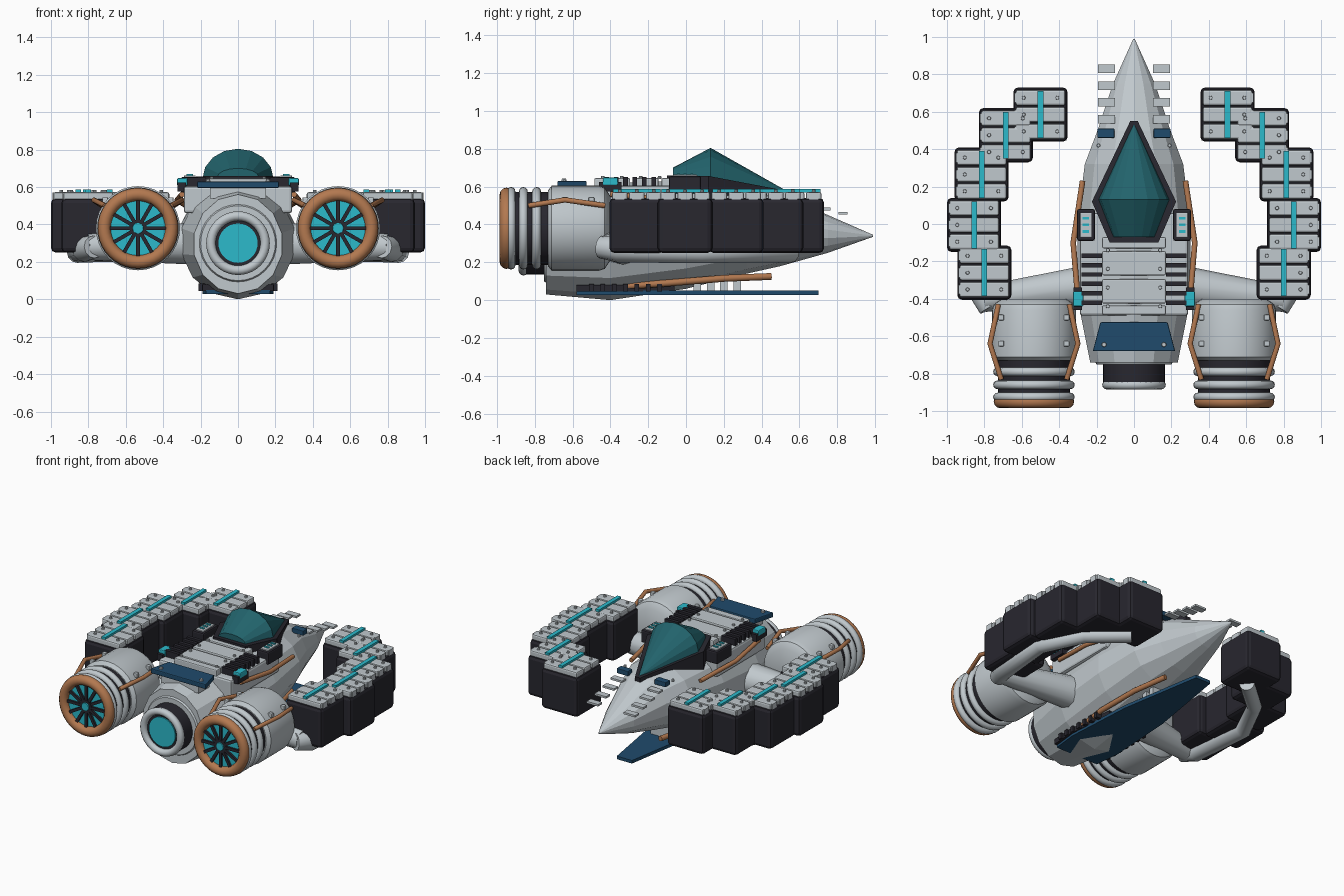
import bpy, bmesh
from math import sin, cos, pi, radians
from mathutils import Vector, Matrix

old = bpy.data.objects.get("Cube")
if old:
    bpy.data.objects.remove(old)


def material(name, rgb):
    m = bpy.data.materials.new(name)
    m.use_nodes = True
    m.diffuse_color = (*rgb, 1)
    m.node_tree.nodes["Principled BSDF"].inputs["Base Color"].default_value = (*rgb, 1)
    return m


LIGHT = material("pale grey hull", (.53, .58, .61))
DARK = material("near black", (.021, .02, .028))
CYAN = material("bright cyan", (.025, .49, .6))
COPPER = material("copper", (.45, .19, .08))
BLUE = material("navy blue", (.014, .07, .15))
TEAL = material("canopy teal", (.016, .125, .15))


def finish(name, bm, mat, smooth=False, bevel=0):
    bmesh.ops.recalc_face_normals(bm, faces=bm.faces)
    me = bpy.data.meshes.new(name)
    bm.to_mesh(me)
    bm.free()
    me.materials.append(mat)
    if smooth:
        me.shade_smooth()
        me.set_sharp_from_angle(angle=radians(35))
    ob = bpy.data.objects.new(name, me)
    bpy.context.collection.objects.link(ob)
    if bevel:
        mod = ob.modifiers.new("soft edges", 'BEVEL')
        mod.width, mod.segments = bevel, 2
    return ob


def box(name, center, size, mat, bevel=0, turn=0):
    bm = bmesh.new()
    bmesh.ops.create_cube(bm, size=1)
    bm.transform(Matrix.Translation(center) @ Matrix.Rotation(turn, 4, 'Y') @ Matrix.Diagonal((*size, 1)))
    return finish(name, bm, mat, bevel=bevel)


def loft(name, rings, mat, smooth=False, bevel=0):
    """Skin a stack of equal point rings and cap both ends."""
    bm = bmesh.new()
    rows = [[bm.verts.new(p) for p in r] for r in rings]
    n = len(rows[0])
    for a, b in zip(rows, rows[1:]):
        for i in range(n):
            j = (i + 1) % n
            bm.faces.new((a[i], a[j], b[j], b[i]))
    bm.faces.new(rows[0])
    bm.faces.new(rows[-1])
    return finish(name, bm, mat, smooth, bevel)


def lathe(name, x, z, profile, mat, n=32):
    """Turn (y, radius) pairs around an axis along y."""
    return loft(name, [[(x + r * cos(2 * pi * i / n), y, z + r * sin(2 * pi * i / n))
                        for i in range(n)] for y, r in profile], mat, True)


def tube(name, pts, radii, mat, n=12):
    pts = [Vector(p) for p in pts]
    rings = []
    for k, p in enumerate(pts):
        t = (pts[min(k + 1, len(pts) - 1)] - pts[max(k - 1, 0)]).normalized()
        side = t.cross(Vector((0, 0, 1))).normalized()
        up = side.cross(t)
        rings.append([p + radii[k] * (side * cos(2 * pi * i / n) + up * sin(2 * pi * i / n))
                      for i in range(n)])
    return loft(name, rings, mat, True)


def plate(name, outline, z0, z1, mat, bevel=0):
    """Extrude a half outline of (x, y), mirrored across x."""
    full = outline + [(-x, y) for x, y in reversed(outline)]
    return loft(name, [[(x, y, z) for x, y in full] for z in (z0, z1)], mat, bevel=bevel)


def torus(name, x, y, z, major, minor, mat):
    bpy.ops.mesh.primitive_torus_add(location=(x, y, z), rotation=(pi / 2, 0, 0), major_radius=major,
                                     minor_radius=minor, major_segments=40, minor_segments=12)
    ob = bpy.context.object
    ob.name = name
    ob.data.materials.append(mat)
    ob.data.shade_smooth()


def stud(x, y, z, r=.011):
    bm = bmesh.new()
    bmesh.ops.create_cone(bm, cap_ends=True, segments=10, radius1=r, radius2=r * .8, depth=.016,
                          matrix=Matrix.Translation((x, y, z)))
    finish("stud", bm, LIGHT, True)


# Faceted fuselage: y, half width, bottom, top
stations = [(-.74, .24, .03, .56), (-.4, .31, 0, .62), (0, .31, .06, .63), (.32, .27, .14, .61),
            (.5, .2, .18, .57), (.75, .115, .25, .45), (.99, .004, .335, .345)]
loft("fuselage", [[(w * cos(2 * pi * (i + .5) / 14), y, (a + b) / 2 + (b - a) / 2 * sin(2 * pi * (i + .5) / 14))
                   for i in range(14)] for y, w, a, b in stations], LIGHT)

# Canopy and its sill
canopy = []
for y, w, z, h in ((-.07, .11, .655, .045), (.13, .19, .645, .16), (.53, .004, .575, .004)):
    canopy.append([(w * cos(pi * i / 8), y, z + h * sin(pi * i / 8)) for i in range(9)])
loft("canopy", canopy, TEAL)
sill = [(.13, -.1), (.225, .12), (.02, .55)]
sill += [(-x, y) for x, y in reversed(sill)]
loft("canopy_sill", [[(x, y, .52) for x, y in sill],
                     [(x, y, .66 - max(0, y - .1) * .19) for x, y in sill]], DARK)

# Upper deck with panels and vents
plate("deck_base", [(.29, -.49), (.29, .06)], .46, .605, LIGHT, .015)
for y, d in ((-.1, .06), (-.21, .13), (-.36, .13), (-.46, .05)):
    box("deck_panel", (0, y, .62), (.34, d, .05), LIGHT, .008)
plate("rear_cover", [(.22, -.68), (.18, -.525)], .595, .63, BLUE, .006)
box("rear_cover_mount", (0, -.6, .57), (.3, .12, .06), LIGHT)
for s in (1, -1):
    for k in range(6):
        box("deck_vent", (s * .225, -.17 - .05 * k, .625), (.11, .024, .05), DARK)
    for k in range(4):
        stud(s * .14, -.14 - .1 * k, .648)
    stud(s * .16, -.645, .634, .014)
    box("side_pod", (s * .257, -.005, .61), (.095, .17, .09), DARK, .01)
    box("side_pod_panel", (s * .257, -.005, .655), (.062, .13, .016), LIGHT, .004)
    for k in (-1, 0, 1):
        box("side_pod_light", (s * .257, -.005 + .035 * k, .665), (.035, .014, .009), CYAN)
    box("deck_corner_light", (s * .298, -.4, .628), (.055, .08, .04), CYAN, .006)
    box("deck_corner_clamp", (s * .3, -.4, .6), (.045, .12, .05), DARK)

    # Nose fins
    for k in range(4):
        box("nose_fin", (s * .147, .83 - .09 * k, .46 + .022 * k), (.09, .046, .014), LIGHT)
    box("nose_marker", (s * .15, .485, .555), (.09, .05, .035), BLUE, .004)
    stud(s * .19, .42, .555)

    # Copper pipes along the hull
    tube("hull_pipe", [(s * .275, .23, .5), (s * .325, -.1, .53), (s * .3, -.4, .56)], [.015] * 3, COPPER)
    tube("belly_pipe", [(s * .17, -.36, .07), (s * .19, -.1, .09), (s * .16, .2, .115), (s * .11, .45, .125)],
         [.018] * 4, COPPER)

# Belly skid and vents
skid = [(.17, -.58), (.19, -.4), (.16, .1), (.06, .7)]
plate("belly_skid", skid, .028, .05, BLUE)
plate("belly_block", [(.19, -.58), (.2, -.4), (.16, -.06)], .045, .08, DARK)
for k in range(4):
    box("skid_support", (0, .06 + .07 * k, .09), (.16, .04, .09), LIGHT)
for s in (1, -1):
    for k in range(7):
        box("belly_vent", (s * .17, -.5 + .06 * k, .065), (.08, .025, .04), DARK)

# Central engine
lathe("center_engine_collar", 0, .3, [(-.7, .23), (-.752, .2)], LIGHT)
lathe("center_engine_tube", 0, .3, [(-.7, .165), (-.855, .165)], DARK)
torus("center_engine_ring", 0, -.86, .3, .145, .025, LIGHT)
lathe("center_engine_glow", 0, .3, [(-.85, .105), (-.863, .105)], CYAN)

# Side engines
for s in (1, -1):
    x, z = s * .535, .38
    lathe("engine_shell", x, z, [(-.4, .17), (-.43, .215), (-.46, .225), (-.71, .225), (-.73, .2)], LIGHT)
    lathe("engine_core", x, z, [(-.72, .193), (-.945, .193)], DARK)
    for y in (-.79, -.86, -.925):
        torus("engine_ring", x, y, z, .195, .023, LIGHT)
    torus("engine_lip", x, -.95, z, .18, .035, COPPER)
    lathe("fan_glow", x, z, [(-.94, .155), (-.952, .155)], CYAN)
    for k in range(12):
        a = 2 * pi * k / 12
        box("fan_blade", (x + .09 * cos(a), -.956, z + .09 * sin(a)), (.12, .02, .02), DARK, turn=-a)
    lathe("fan_hub_ring", x, z, [(-.945, .046), (-.967, .046)], DARK)
    lathe("fan_hub", x, z, [(-.95, .032), (-.975, .028)], CYAN)
    for side in (1, -1):
        tube("engine_pipe", [(x + side * .19, -.43, .5), (x + side * .235, -.64, .53),
                             (x + side * .175, -.83, .5)], [.014] * 3, COPPER)
        for y in (-.5, -.64):
            box("engine_bolt", (x + side * .175, y, .53), (.03, .03, .03), LIGHT, .005)

    # Swept arm carrying the armour blocks
    tube("root_strut", [(s * .22, -.33, .3), (s * .8, -.4, .28)], [.115, .07], LIGHT)
    tube("arm_tube", [(s * .77, -.45, .28), (s * .82, -.36, .27), (s * .86, .08, .25), (s * .72, .36, .25),
                      (s * .49, .56, .25)], [.06, .07, .055, .05, .05], LIGHT)

    # Armour blocks with planked tops
    for bx, by in ((.5, .585), (.685, .475), (.815, .265), (.855, -.005), (.8, -.26)):
        bx *= s
        box("armour_block", (bx, by, .395), (.29, .29, .29), DARK, .025)
        for k in (-1, 0, 1):
            py = by + .09 * k
            box("armour_plank", (bx, py, .55), (.265, .082, .045), LIGHT, .01)
            box("armour_clip", (bx + s * .13, py, .545), (.016, .05, .05), LIGHT)
            for side in (-1, 1):
                if k or side == s:
                    stud(bx + side * .09, py, .576)
        box("armour_stripe", (bx, by, .578), (.03, .25, .018), CYAN)
